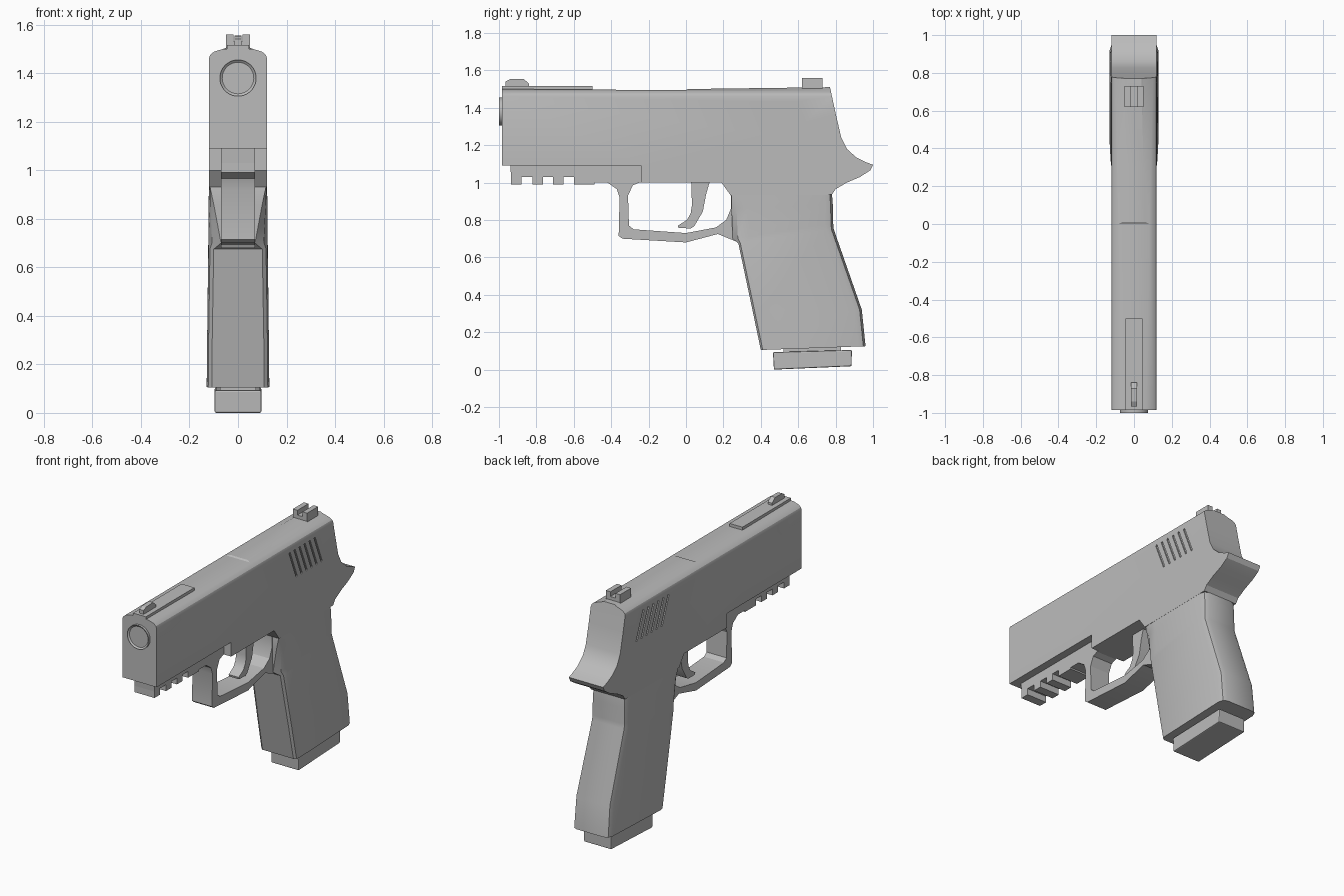
import bpy, bmesh, math
from mathutils import Matrix, Vector

cube = bpy.data.objects.get("Cube")
if cube:
    bpy.data.objects.remove(cube, do_unlink=True)

grey = bpy.data.materials.new("plain_grey")
grey.use_nodes = True
grey.diffuse_color = (0.5, 0.5, 0.5, 1)
grey.node_tree.nodes["Principled BSDF"].inputs["Base Color"].default_value = (0.5, 0.5, 0.5, 1)


def finish(name, bm, smooth=None):
    bmesh.ops.recalc_face_normals(bm, faces=bm.faces)
    mesh = bpy.data.meshes.new(name)
    bm.to_mesh(mesh)
    bm.free()
    mesh.materials.append(grey)
    ob = bpy.data.objects.new(name, mesh)
    bpy.context.collection.objects.link(ob)
    if smooth:
        shade(ob, smooth)
    return ob


def shade(ob, angle):
    bpy.ops.object.select_all(action="DESELECT")
    ob.select_set(True)
    bpy.context.view_layer.objects.active = ob
    bpy.ops.object.shade_smooth_by_angle(angle=math.radians(angle))


def loft(name, rings, smooth=None):
    """Skin equal rings of points and cap both ends."""
    bm = bmesh.new()
    rows = [[bm.verts.new(p) for p in ring] for ring in rings]
    n = len(rows[0])
    for a, b in zip(rows, rows[1:]):
        for i in range(n):
            j = (i + 1) % n
            bm.faces.new((a[i], a[j], b[j], b[i]))
    bm.faces.new(rows[0])
    bm.faces.new(rows[-1])
    return finish(name, bm, smooth)


def side_prism(name, profile, half, smooth=None):
    """Extrude a (y, z) profile across x."""
    return loft(name, [[(x, y, z) for y, z in profile] for x in (-half, half)], smooth)


def front_prism(name, profile, y0, y1, smooth=None):
    """Extrude an (x, z) profile along y."""
    return loft(name, [[(x, y, z) for x, z in profile] for y in (y0, y1)], smooth)


def boolean(ob, cutter, operation):
    mod = ob.modifiers.new("cut", "BOOLEAN")
    mod.operation, mod.solver, mod.object = operation, "EXACT", cutter
    bpy.context.view_layer.objects.active = ob
    bpy.ops.object.modifier_apply(modifier=mod.name)
    bpy.data.objects.remove(cutter, do_unlink=True)


# Slide and frame: side outline trimmed by a crowned cross-section
body = side_prism("slide_and_frame", [
    (-.985, 1.5), (-.985, 1.09), (-.24, 1.09), (-.24, 1), (.19, 1), (.24, .93),
    (.78, .935), (.8, .965), (.86, 1), (.93, 1.03), (.985, 1.065), (1, 1.095),
    (.96, 1.11), (.91, 1.135), (.86, 1.18), (.83, 1.24), (.8, 1.37), (.77, 1.51),
    (.01, 1.5), (0, 1.494)], .12)
half = [(.12, 1.46), (.115, 1.475), (.1, 1.488), (.05, 1.504), (.03, 1.515)]
crown = front_prism("crown", [(.12, .5)] + half + [(-x, z) for x, z in half[::-1]] + [(-.12, .5)], -1.2, 1.2)
# Widen the lower part of the cutter so only the top corners are trimmed
for v in crown.data.vertices:
    if v.co.z < 1.47:
        v.co.x *= 1.002
boolean(body, crown, "INTERSECT")

# Slanted rear grooves on both sides
bm = bmesh.new()
for side in (-1, 1):
    for i in range(6):
        box = bmesh.ops.create_cube(bm, size=1)["verts"]
        bmesh.ops.transform(bm, verts=box, matrix=Matrix.Translation((side * .12, .38 + i * .05, 1.345))
                            @ Matrix.Rotation(math.radians(22), 4, "X")
                            @ Matrix.Diagonal((.016, .012, .19, 1)))
boolean(body, finish("grooves", bm), "DIFFERENCE")
shade(body, 25)

# Muzzle ring with a shallow recessed face
bm = bmesh.new()
bmesh.ops.create_cone(bm, cap_ends=True, segments=40, radius1=.075, radius2=.075, depth=.04,
                      matrix=Matrix.Translation((0, -.98, 1.38)) @ Matrix.Rotation(math.pi / 2, 4, "X"))
bm.normal_update()
cap = [f for f in bm.faces if f.normal.y < -.9]
bmesh.ops.inset_region(bm, faces=cap, thickness=.01)
bmesh.ops.translate(bm, verts=cap[0].verts, vec=Vector((0, .008, 0)))
finish("muzzle_ring", bm, 30)

# Top rib and sights
front_prism("top_rib", [(-.045, 1.48), (.045, 1.48), (.045, 1.516), (-.045, 1.516)], -.985, -.5)
side_prism("front_sight", [(-.965, 1.5), (-.965, 1.54), (-.94, 1.553), (-.87, 1.555),
                           (-.84, 1.53), (-.84, 1.5)], .015)
front_prism("rear_sight", [(-.05, 1.49), (.05, 1.49), (.05, 1.56), (.018, 1.56), (.018, 1.53),
                           (-.018, 1.53), (-.018, 1.56), (-.05, 1.56)], .62, .73)

# Accessory rail with teeth
rail = [(-.24, 1.1), (-.94, 1.1)]
for y in (-.935, -.82, -.71, -.6):
    end = y + (.055 if y < -.61 else .11)
    rail += [(y, 1.03), (y, .99), (end, .99), (end, 1.03 if y < -.61 else 1)]
side_prism("accessory_rail", rail + [(-.24, 1)], .07)

# Trigger guard
side_prism("trigger_guard", [
    (-.42, 1.05), (-.42, 1), (-.37, .965), (-.355, .92), (-.36, .715), (-.34, .7), (0, .68),
    (.17, .725), (.28, .68), (.33, .72), (.33, .93), (.24, .93), (.24, .86), (.215, .8),
    (.16, .76), (0, .73), (-.28, .75), (-.305, .77), (-.31, .93), (-.285, .985),
    (-.25, 1), (-.25, 1.05)], .07, 25)

# Trigger
side_prism("trigger", [
    (.027, 1.03), (.032, .88), (.025, .835), (.005, .8), (-.043, .77), (-.04, .757), (.025, .755),
    (.043, .765), (.09, .845), (.107, .935), (.134, 1.03)], .035, 30)


# Grip: rounded sections from the base up into the frame
def section(front, back, zf, zb, w, flat, chamfer):
    pts = [(flat, front), (flat + .7 * (w - flat), front + .3 * chamfer), (w, front + chamfer),
           (w, back - .04), (w - .01, back - .012), (w - .035, back)]
    pts += [(-x, y) for x, y in pts[::-1]]
    return [(x, y, zf + (zb - zf) * (y - front) / (back - front)) for x, y in pts]


loft("grip", [section(*s) for s in (
    (.4, .96, .105, .125, .129, .108, .035),
    (.355, .94, .32, .32, .127, .106, .035),
    (.28, .79, .675, .75, .122, .1, .035),
    (.25, .787, .7, .78, .122, .07, .09),
    (.243, .785, .86, .88, .121, .1, .09),
    (.243, .78, .93, .945, .119, .115, .08),
    (.26, .77, 1.02, 1.02, .118, .115, .08))], 30)

# Magazine neck and base
side_prism("magazine_neck", [(.52, .08), (.83, .09), (.83, .14), (.52, .13)], .075)
base = side_prism("magazine_base", [(.47, 0), (.885, .018), (.887, .105), (.465, .093)], .096)
bevel = base.modifiers.new("soft_edges", "BEVEL")
bevel.width, bevel.segments = .006, 2
